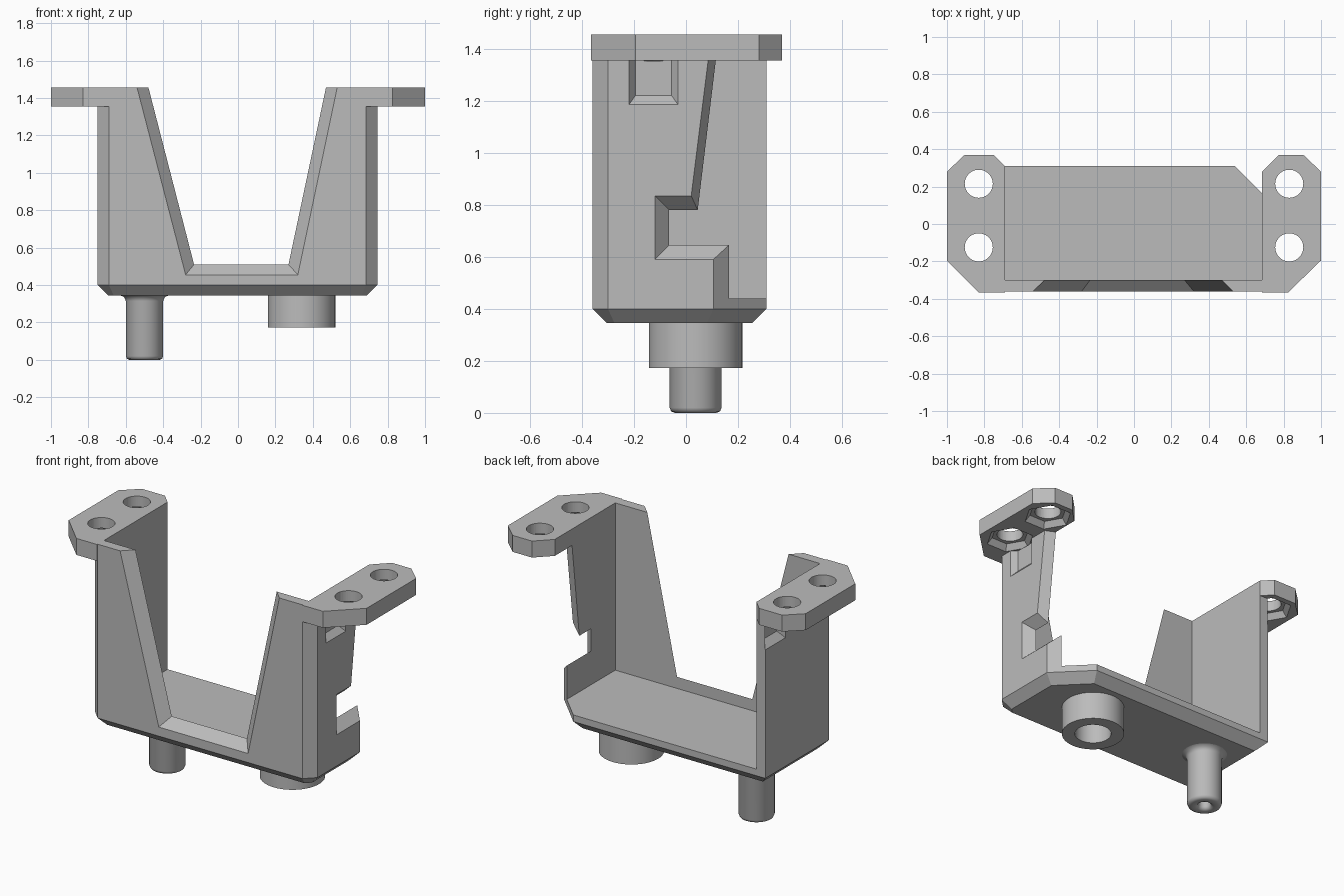
import bpy, bmesh, math

if "Cube" in bpy.data.objects:
    bpy.data.objects.remove(bpy.data.objects["Cube"], do_unlink=True)

grey = bpy.data.materials.new("plain grey")
grey.use_nodes = True
colour = (0.5, 0.5, 0.5, 1)
grey.diffuse_color = colour
grey.node_tree.nodes["Principled BSDF"].inputs["Base Color"].default_value = colour

FLOOR, SHELF, TOP = 0.44, 1.355, 1.455
MID_Y = 0.037


def loft(name, loops):
    """Skin a stack of equal-sized loops and cap both ends."""
    bm = bmesh.new()
    rings = [[bm.verts.new(p) for p in loop] for loop in loops]
    n = len(rings[0])
    for a, b in zip(rings, rings[1:]):
        for i in range(n):
            j = (i + 1) % n
            bm.faces.new((a[i], a[j], b[j], b[i]))
    bm.faces.new(rings[0][::-1])
    bm.faces.new(rings[-1])
    bmesh.ops.recalc_face_normals(bm, faces=bm.faces)
    mesh = bpy.data.meshes.new(name)
    bm.to_mesh(mesh)
    bm.free()
    mesh.materials.append(grey)
    obj = bpy.data.objects.new(name, mesh)
    bpy.context.collection.objects.link(obj)
    return obj


def flat(points, z):
    return [(x, y, z) for x, y in points]


def prism(name, points, z0, z1):
    return loft(name, [flat(points, z0), flat(points, z1)])


def ring(x, y, r, z, n=48):
    return [(x + r * math.cos(i * math.tau / n), y + r * math.sin(i * math.tau / n), z)
            for i in range(n)]


def taper(name, a, b, over=0.3):
    """Loft between two outlines, continued past both ends."""
    def mix(t):
        return [tuple(p + (q - p) * t for p, q in zip(u, v)) for u, v in zip(a, b)]
    return loft(name, [mix(-over), mix(1 + over)])


def boolean(target, tool, operation="DIFFERENCE"):
    mod = target.modifiers.new(operation, "BOOLEAN")
    mod.operation, mod.solver, mod.object = operation, "EXACT", tool
    bpy.context.view_layer.objects.active = target
    bpy.ops.object.modifier_apply(modifier=mod.name)
    bpy.data.objects.remove(tool, do_unlink=True)


# Shell with chamfered foot and corners, open at the back
outline = [(-0.69, -0.36), (0.685, -0.36), (0.745, -0.3), (0.745, 0.105),
           (0.54, 0.31), (-0.75, 0.31), (-0.75, -0.3)]
foot = [(-0.665, -0.305), (0.66, -0.305), (0.69, -0.275), (0.69, 0.08),
        (0.515, 0.255), (-0.695, 0.255), (-0.695, -0.275)]
bracket = loft("bracket", [flat(foot, 0.345), flat(outline, 0.4), flat(outline, TOP)])
boolean(bracket, prism("cavity", [(-0.69, -0.3), (0.685, -0.3), (0.685, 1), (-0.69, 1)], FLOOR, 2))

# Front window with bevelled edges
outer = [(-0.28, 0.455), (0.32, 0.455), (0.572, 1.655), (-0.591, 1.655)]
inner = [(-0.235, 0.51), (0.27, 0.51), (0.512, 1.655), (-0.53, 1.655)]
boolean(bracket, taper("window_cutter", [(x, -0.36, z) for x, z in outer],
                       [(x, -0.3, z) for x, z in inner]))

# Stepped, bevelled edge of the left side wall
outer = [(0.6, 0.59), (0.6, 1.6), (0.115, 1.6), (0.02, 0.835), (-0.12, 0.835), (-0.12, 0.59)]
inner = [(0.6, 0.645), (0.6, 1.6), (0.144, 1.6), (0.045, 0.78), (-0.065, 0.78), (-0.065, 0.645)]
boolean(bracket, taper("step_cutter", [(0.745, y, z) for y, z in outer],
                       [(0.685, y, z) for y, z in inner]))

# Mounting ears
left_ear = [(0.685, -0.365), (0.825, -0.365), (1, -0.195), (1, 0.28), (0.905, 0.37),
            (0.775, 0.37), (0.685, 0.28)]
right_ear = [(-0.69, -0.365), (-0.83, -0.365), (-1, -0.195), (-1, 0.28), (-0.905, 0.37),
             (-0.75, 0.37), (-0.69, 0.31)]
for ear in (left_ear, right_ear):
    boolean(bracket, prism("ear", ear, SHELF, TOP), "UNION")

# Screw holes, nut seats and finger recesses below the ears
for side in (-1, 1):
    for y in (-0.125, 0.215):
        x = side * 0.83
        boolean(bracket, loft("nut_cutter", [ring(x, y, 0.14, SHELF - 0.001, 6),
                                             ring(x, y, 0.11, SHELF + 0.035, 6)]))
        boolean(bracket, loft("hole_cutter", [ring(x, y, 0.075, 1.3), ring(x, y, 0.075, 1.5)]))
        if side > 0 and y > 0:
            continue
        wide, narrow = side * 0.75, side * 0.712
        a = [(wide, y - 0.098, 1.18), (wide, y + 0.098, 1.18),
             (wide, y + 0.098, SHELF), (wide, y - 0.098, SHELF)]
        b = [(narrow, y - 0.07, 1.22), (narrow, y + 0.07, 1.22),
             (narrow, y + 0.07, SHELF), (narrow, y - 0.07, SHELF)]
        boolean(bracket, taper("recess_cutter", a, b, 0.02))


# Round parts under the floor
def turned(name, x, profile):
    obj = loft(name, [ring(x, MID_Y, r, z) for r, z in profile])
    bpy.ops.object.select_all(action="DESELECT")
    obj.select_set(True)
    bpy.context.view_layer.objects.active = obj
    bpy.ops.object.shade_smooth_by_angle(angle=math.radians(50))


turned("locating_pin", -0.5, [(0.035, 0.06), (0.035, 0.02), (0.042, 0.006), (0.056, 0),
                              (0.08, 0), (0.094, 0.006), (0.1, 0.02), (0.1, 0.315),
                              (0.109, 0.336), (0.13, 0.345), (0.13, 0.37)])
turned("hollow_boss", 0.34, [(0.105, 0.343), (0.105, 0.172), (0.18, 0.172), (0.18, 0.37)])
